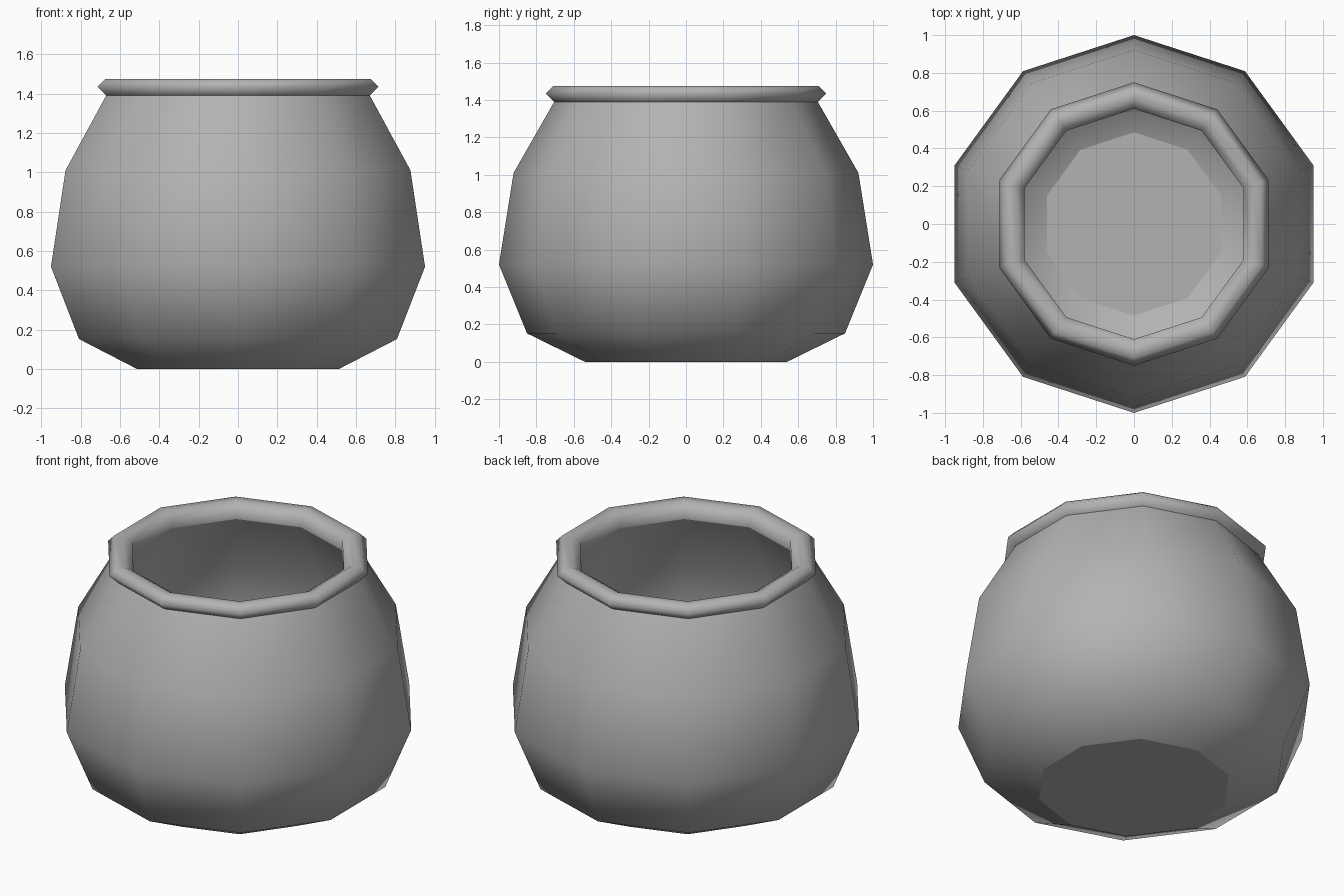
import bpy, bmesh
from math import cos, sin, pi

if "Cube" in bpy.data.objects:
    bpy.data.objects.remove(bpy.data.objects["Cube"])

SIDES = 10

# Mid-grey glaze
grey = bpy.data.materials.new("dark_grey")
grey.diffuse_color = (0.45, 0.45, 0.45, 1)
grey.use_nodes = True
grey.node_tree.nodes["Principled BSDF"].inputs["Base Color"].default_value = grey.diffuse_color


def lathe(name, profile, cap_ends=False):
    """Turn an (r, z) profile into a ten-sided smooth shell, with a corner on +y."""
    bm = bmesh.new()
    rings = []
    for r, z in profile:
        angles = [pi / 2 + 2 * pi * i / SIDES for i in range(SIDES)]
        rings.append([bm.verts.new((r * cos(a), r * sin(a), z)) for a in angles])
    for low, high in zip(rings, rings[1:]):
        for i in range(SIDES):
            j = (i + 1) % SIDES
            bm.faces.new((low[i], low[j], high[j], high[i])).smooth = True
    if cap_ends:
        bm.faces.new(rings[0][::-1]).smooth = False
        bm.faces.new(rings[-1]).smooth = False
    mesh = bpy.data.meshes.new(name)
    bm.to_mesh(mesh)
    bm.free()
    mesh.materials.append(grey)
    obj = bpy.data.objects.new(name, mesh)
    bpy.context.collection.objects.link(obj)
    return obj


# Outer wall from base to neck
outer = [(0.54, 0), (0.85, 0.152), (1.0, 0.52), (0.922, 1.01), (0.705, 1.39)]
# Inner wall from lip down to floor
inner = [(0.61, 1.385), (0.83, 0.98), (0.905, 0.53), (0.77, 0.22), (0.485, 0.09)]

# Hollow pot body with flat base and floor
body = lathe("pot_body", outer + inner, cap_ends=True)

# Rim with a pointed outer edge and an upright inside
lathe("pot_rim", [outer[-1], (0.75, 1.435), (0.71, 1.475), (0.66, 1.475),
                  (0.61, 1.445), inner[0]])

# Remove the hidden band under the rim so both parts form one shell
bm = bmesh.new()
bm.from_mesh(body.data)
hidden = [f for f in bm.faces if all(v.co.z > 1.38 for v in f.verts)]
bmesh.ops.delete(bm, geom=hidden, context='FACES_ONLY')
bm.to_mesh(body.data)
bm.free()
